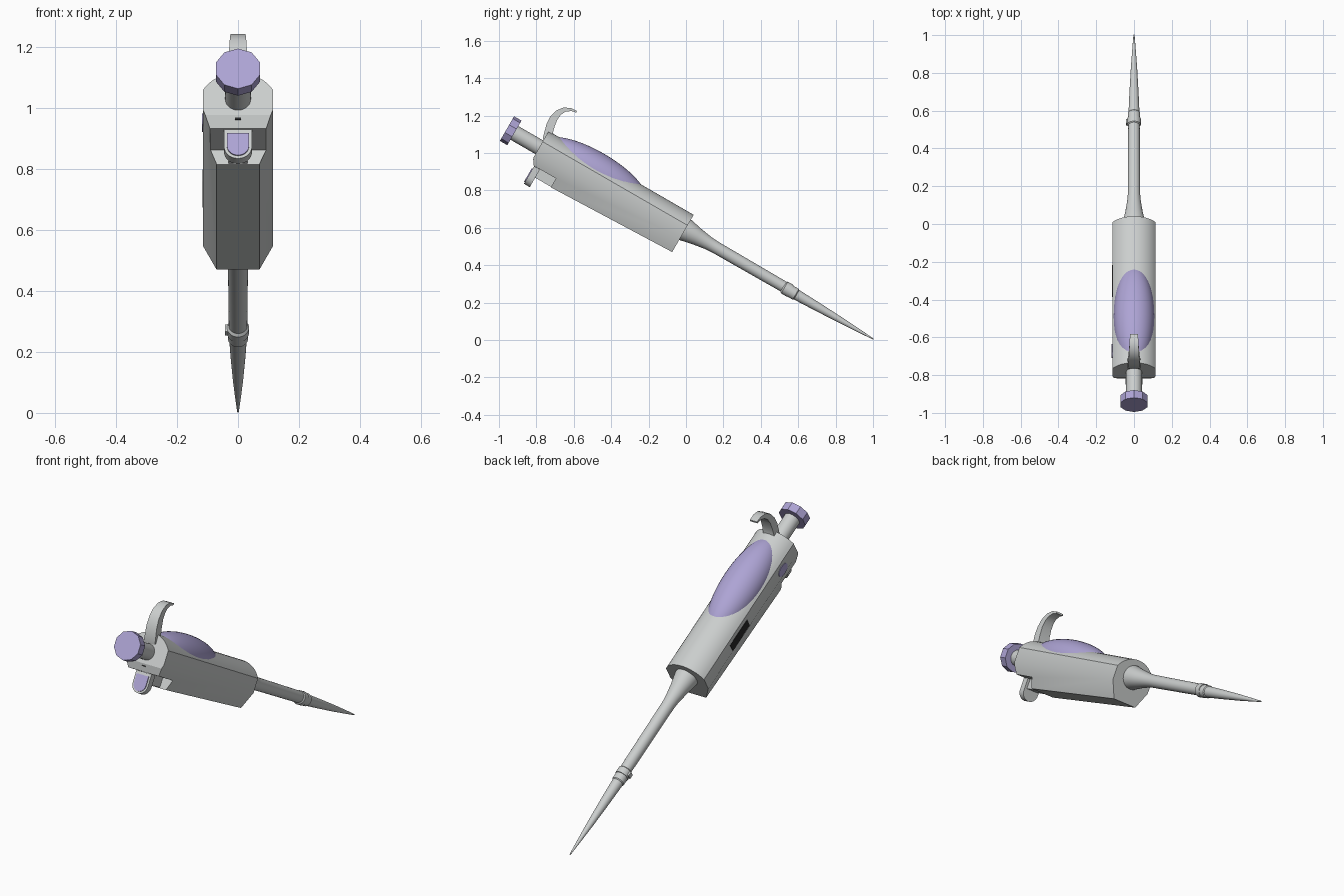
import bpy, bmesh, math
from mathutils import Vector

if "Cube" in bpy.data.objects:
    bpy.data.objects.remove(bpy.data.objects["Cube"], do_unlink=True)

C, S = math.cos(math.radians(30)), math.sin(math.radians(30))


def material(name, rgb):
    m = bpy.data.materials.new(name)
    m.use_nodes = True
    m.diffuse_color = (*rgb, 1)
    m.node_tree.nodes["Principled BSDF"].inputs["Base Color"].default_value = (*rgb, 1)
    return m


GREY = material("light_grey", (0.60, 0.62, 0.615))
PURPLE = material("lavender", (0.42, 0.37, 0.66))
DARK = material("display_black", (0.02, 0.02, 0.02))


def place(p):
    """Tool frame (x, s = distance from the tip, w = upwards) to world."""
    x, s, w = p
    return Vector((x, 1 - C * s + S * w, S * s + C * w))


def tool(y, z):
    """World side-view point to (s, w)."""
    return (1 - y) * C + z * S, (y - 1) * S + z * C


def loft(name, rings, mat, angle=30):
    """Skin matching rings of points and cap both ends."""
    bm = bmesh.new()
    vs = [[bm.verts.new(place(p)) for p in ring] for ring in rings]
    n = len(vs[0])
    for a, b in zip(vs, vs[1:]):
        for i in range(n):
            j = (i + 1) % n
            bm.faces.new((a[i], a[j], b[j], b[i]))
    bm.faces.new(vs[0])
    bm.faces.new(vs[-1])
    bmesh.ops.recalc_face_normals(bm, faces=bm.faces)
    me = bpy.data.meshes.new(name)
    bm.to_mesh(me)
    bm.free()
    ob = bpy.data.objects.new(name, me)
    bpy.context.collection.objects.link(ob)
    me.materials.append(mat)
    smooth(ob, angle)
    return ob


def smooth(ob, angle):
    bpy.ops.object.select_all(action="DESELECT")
    ob.select_set(True)
    bpy.context.view_layer.objects.active = ob
    bpy.ops.object.shade_smooth_by_angle(angle=math.radians(angle))


def circle(s, rx, rw=None, w0=0.0, n=32):
    rw = rx if rw is None else rw
    return [(rx * math.sin(2 * math.pi * i / n), s, w0 + rw * math.cos(2 * math.pi * i / n))
            for i in range(n)]


def turned(name, profile, mat, w0=0.0, n=32, angle=30):
    return loft(name, [circle(s, r, w0=w0, n=n) for s, r in profile], mat, angle)


def box(name, x0, x1, s0, s1, w0, w1, mat):
    return loft(name, [[(x0, s, w0), (x1, s, w0), (x1, s, w1), (x0, s, w1)]
                       for s in (s0, s1)], mat)


def tongue(s, half, top, bottom, n=14):
    """Flat-topped outline with a round lower end."""
    c = bottom + half
    pts = [(half, s, top), (-half, s, top)]
    return pts + [(-half * math.cos(math.pi * i / n), s, c - half * math.sin(math.pi * i / n))
                  for i in range(n + 1)]


# Body: arched top, straight sides, chamfered and slightly deepening underside
def body_section(s, bottom):
    R, half, n = 0.134, 0.115, 16
    a = math.asin(half / R)
    arc = [(R * math.sin(-a + 2 * a * i / n), s, -0.034 + R * math.cos(-a + 2 * a * i / n))
           for i in range(n + 1)]
    return arc + [(half, s, -0.04), (0.07, s, bottom), (-0.07, s, bottom), (-half, s, -0.04)]


body = loft("body", [body_section(1.165, -0.13), body_section(2.06, -0.16)], GREY)

# Notch for the ejector, with a slanted face below the end cap
notch = [(2.06, -0.06), (2.04, -0.1), (1.9, -0.1), (1.9, -0.3), (2.2, -0.3), (2.2, -0.06)]
cutter = loft("notch_cutter", [[(x, s, w) for s, w in notch] for x in (-0.2, 0.2)], GREY)
cutter.hide_render = True
mod = body.modifiers.new("notch", "BOOLEAN")
mod.operation, mod.solver, mod.object = "DIFFERENCE", "EXACT", cutter
bpy.context.view_layer.objects.active = body
bpy.ops.object.modifier_apply(modifier=mod.name)
bpy.data.objects.remove(cutter, do_unlink=True)
smooth(body, 25)

# Grip pad: long ellipsoid sunk into the arched top
N = 28
loft("grip_pad", [circle(1.743 + 0.31 * math.cos(t), 0.108 * math.sin(t), 0.103 * math.sin(t),
                         w0=0.04, n=40)
                  for t in (0.02 + (math.pi - 0.04) * i / N for i in range(N + 1))], PURPLE)

# Plunger
turned("plunger_rod", [(2.0, 0.042), (2.22, 0.042)], GREY)
turned("plunger_knob", [(2.214, 0.076), (2.26, 0.076)], PURPLE, n=10)

# Finger hook: outer point, inner point, half width for each station
hook = [((-0.755, 1.03), (-0.70, 1.03), 0.035), ((-0.765, 1.08), (-0.716, 1.09), 0.034),
        ((-0.746, 1.155), (-0.703, 1.14), 0.031), ((-0.725, 1.195), (-0.688, 1.178), 0.029),
        ((-0.695, 1.226), (-0.668, 1.205), 0.027), ((-0.655, 1.243), (-0.645, 1.22), 0.025),
        ((-0.615, 1.24), (-0.613, 1.224), 0.023), ((-0.583, 1.224), (-0.586, 1.215), 0.021)]
rings = []
for outer, inner, h in hook:
    o, i = tool(*outer), tool(*inner)
    rings.append([(-h, *o), (h, *o), (h, *i), (-h, *i)])
loft("finger_hook", rings, GREY, 35)

# Tip ejector button in the notch
box("ejector_stem", -0.032, 0.032, 1.85, 2.01, -0.152, -0.095, GREY)
loft("ejector_plate", [tongue(s, 0.046, -0.101, -0.21) for s in (1.998, 2.034)], GREY)
loft("ejector_inset", [tongue(s, 0.036, -0.116, -0.2) for s in (2.03, 2.039)], PURPLE)
box("end_slot", -0.01, 0.01, 2.045, 2.056, -0.075, -0.064, DARK)

# Volume display and lock button on the right side
box("volume_display", -0.1165, -0.112, 1.41, 1.58, -0.036, 0.01, DARK)
loft("lock_button", [[(x, 1.925 + 0.04 * math.cos(math.pi * i / 12),
                       -0.012 + 0.027 * math.sin(math.pi * i / 12)) for i in range(24)]
                     for x in (-0.11, -0.118)], PURPLE)

# Shaft with flared socket, collars and disposable tip
turned("shaft", [(1.18, 0.062), (1.16, 0.062), (1.09, 0.047), (1.02, 0.036), (0.98, 0.033),
                 (0.5, 0.030)], GREY, w0=0.008)
turned("shaft_collar", [(0.515, 0.028), (0.515, 0.036), (0.55, 0.036), (0.56, 0.028)], GREY, w0=0.006)
turned("tip", [(0.52, 0.029), (0.515, 0.033), (0.48, 0.033), (0.475, 0.029), (0.35, 0.024),
               (0.2, 0.0165), (0.1, 0.010), (0.0, 0.003)], GREY, w0=0.005)
box("collar_lug", -0.043, -0.02, 0.522, 0.548, -0.008, 0.018, GREY)
